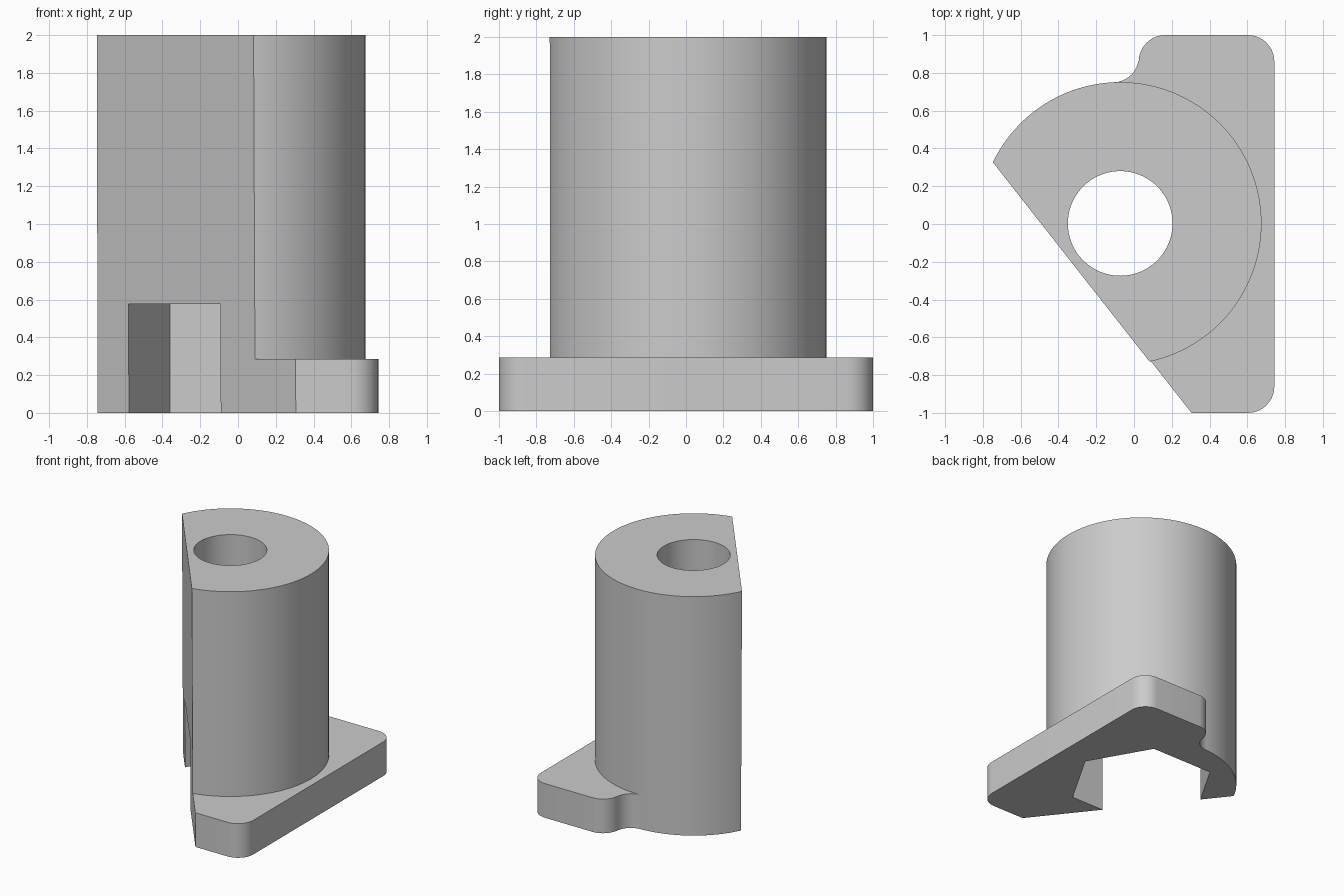
import bpy, bmesh, math

if "Cube" in bpy.data.objects:
    bpy.data.objects.remove(bpy.data.objects["Cube"])

CX, CY = -0.073, 0.003      # axis of the column
R, BORE, NUT = 0.748, 0.277, 0.575
PLATE_H, POCKET_H, H = 0.286, 0.577, 2.0

grey = bpy.data.materials.new("plain grey")
grey.diffuse_color = (0.6, 0.6, 0.6, 1)
grey.use_nodes = True
grey.node_tree.nodes["Principled BSDF"].inputs["Base Color"].default_value = grey.diffuse_color


def loft(name, bottom, top, z0, z1):
    """Solid between two matching outlines (counter-clockwise)."""
    bm = bmesh.new()
    lo = [bm.verts.new((x, y, z0)) for x, y in bottom]
    hi = [bm.verts.new((x, y, z1)) for x, y in top]
    n = len(lo)
    bm.faces.new(lo[::-1])
    bm.faces.new(hi)
    for i in range(n):
        j = (i + 1) % n
        bm.faces.new((lo[i], lo[j], hi[j], hi[i]))
    mesh = bpy.data.meshes.new(name)
    bm.to_mesh(mesh)
    bm.free()
    mesh.materials.append(grey)
    ob = bpy.data.objects.new(name, mesh)
    bpy.context.collection.objects.link(ob)
    return ob


def arc(cx, cy, r, a0, a1, n):
    return [(cx + r * math.cos(math.radians(a0 + (a1 - a0) * i / n)),
             cy + r * math.sin(math.radians(a0 + (a1 - a0) * i / n)))
            for i in range(n + 1)]


def ring(r, n):
    return arc(CX, CY, r, 0, 360, n)[:-1]


def half_plane(d):
    """Large rectangle lying beyond distance d from the axis, on the cut side."""
    nx, ny = -0.786, -0.618
    tx, ty = -ny, nx
    return [(CX + nx * p + tx * q, CY + ny * p + ty * q)
            for p, q in ((d, -3), (d + 3, -3), (d + 3, 3), (d, 3))]


# column
body = loft("bored_column", ring(R, 128), ring(R, 128), 0, H)

# base plate with rounded corners and a fillet running into the column
f = 0.135
fx = 0.025 - f
fy = CY + math.sqrt((R + f) ** 2 - (fx - CX) ** 2)
end = math.degrees(math.atan2(CY - fy, CX - fx))
outline = (arc(0.603, -0.86, 0.14, -90, 0, 10)
           + arc(0.603, 0.86, 0.14, 0, 90, 10)
           + arc(0.165, 0.86, 0.14, 90, 180, 10)
           + arc(fx, fy, f, 0, end, 10)
           + [(-0.12, 0.7), (-0.3, 0.0), (-0.3, -1.0)])
plate = loft("base_plate", outline, outline, 0, PLATE_H)

# cutters: slightly leaning side cut, bore, hexagonal nut pocket
def at(z):
    return half_plane(0.322 + 0.004 * z)

side = loft("side_cutter", at(-0.5), at(2.5), -0.5, 2.5)
bore = loft("bore_cutter", ring(BORE, 96), ring(BORE, 96), -0.5, 2.5)
pocket = loft("pocket_cutter", ring(NUT, 6), ring(NUT, 6), -0.5, POCKET_H)

for tool, op in ((plate, 'UNION'), (side, 'DIFFERENCE'),
                 (pocket, 'DIFFERENCE'), (bore, 'DIFFERENCE')):
    m = body.modifiers.new(tool.name, 'BOOLEAN')
    m.operation = op
    m.solver = 'EXACT'
    m.object = tool

bpy.context.view_layer.objects.active = body
body.select_set(True)
for m in list(body.modifiers):
    bpy.ops.object.modifier_apply(modifier=m.name)
for tool in (plate, side, pocket, bore):
    bpy.data.objects.remove(tool)

# smooth round walls, crisp edges
bpy.ops.object.select_all(action='DESELECT')
body.select_set(True)
bpy.ops.object.shade_smooth_by_angle(angle=math.radians(25))
